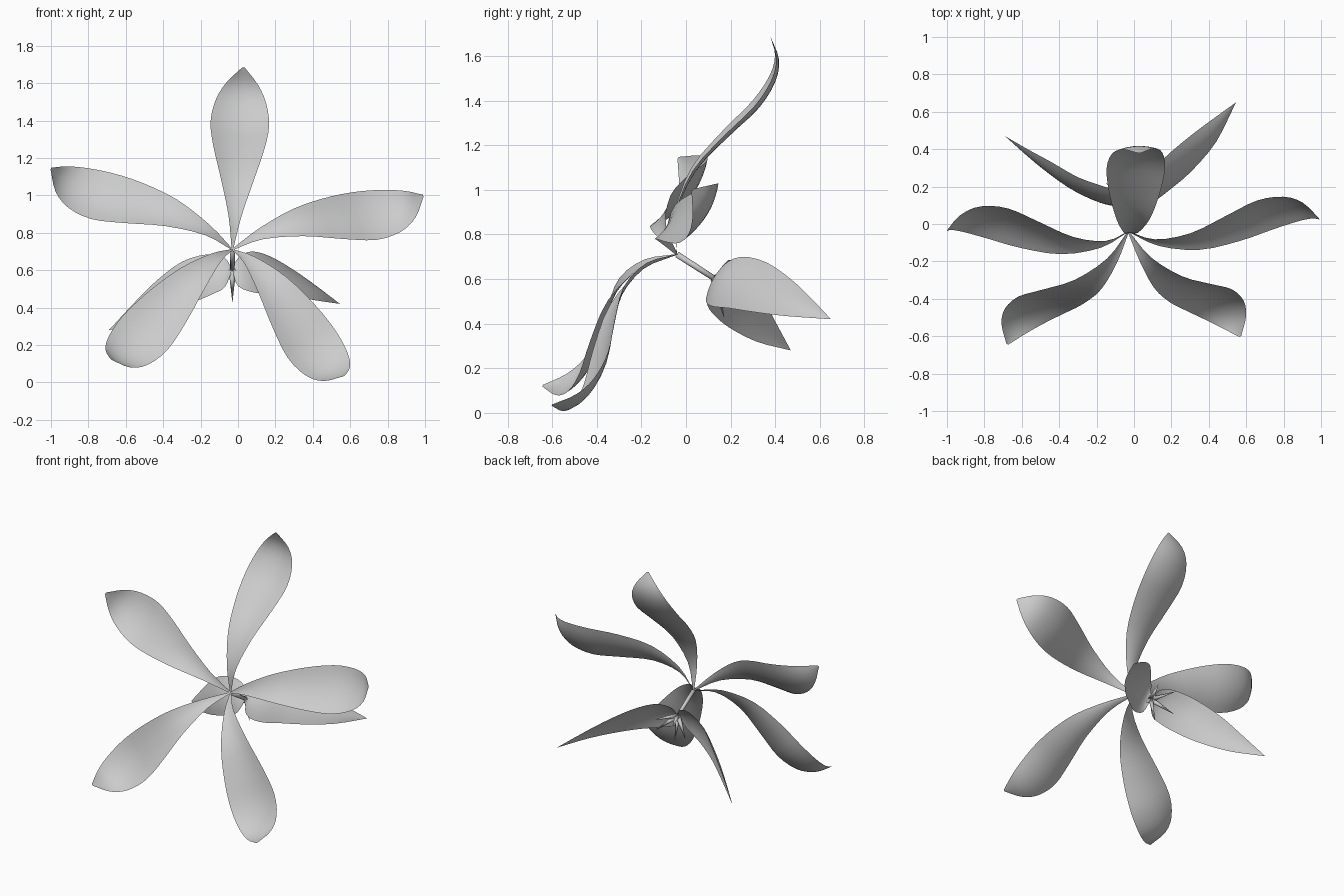
import bpy, bmesh, math
from mathutils import Vector

if "Cube" in bpy.data.objects:
    bpy.data.objects.remove(bpy.data.objects["Cube"])

CENTRE = Vector((-0.03, -0.04, 0.71))
HUB = Vector((-0.03, 0.13, 0.60))
AXIS = Vector((0.065, -0.847, 0.525)).normalized()


def spline(pts, steps):
    """Smooth path through the points (Catmull-Rom)."""
    p = [Vector(q) for q in pts]
    p = [2 * p[0] - p[1]] + p + [2 * p[-1] - p[-2]]
    out = []
    for i in range(1, len(p) - 2):
        a, b, c, d = p[i - 1:i + 3]
        for k in range(steps):
            t = k / steps
            out.append(0.5 * (2 * b + (c - a) * t + (2 * a - 5 * b + 4 * c - d) * t * t
                              + (3 * b - a - 3 * c + d) * t ** 3))
    out.append(p[-2])
    return out


def sheet(name, rows):
    """Surface skinned through rows of points."""
    bm = bmesh.new()
    grid = [[bm.verts.new(v) for v in r] for r in rows]
    for r, s in zip(grid, grid[1:]):
        for i in range(len(r) - 1):
            bm.faces.new((r[i], r[i + 1], s[i + 1], s[i]))
    bmesh.ops.remove_doubles(bm, verts=bm.verts, dist=0.0005)
    return finish(name, bm)


def finish(name, bm):
    me = bpy.data.meshes.new(name)
    bm.to_mesh(me)
    bm.free()
    for f in me.polygons:
        f.use_smooth = True
    ob = bpy.data.objects.new(name, me)
    bpy.context.collection.objects.link(ob)
    return ob


def rod(name, a, b, r1, r2, sides):
    bm = bmesh.new()
    bmesh.ops.create_cone(bm, cap_ends=True, segments=sides, radius1=r1, radius2=r2,
                          depth=(b - a).length)
    ob = finish(name, bm)
    ob.location = (a + b) / 2
    ob.rotation_euler = (b - a).to_track_quat('Z', 'Y').to_euler()
    return ob


# Petals: one S-curved profile (radius, height, half width) aimed at five tips
PROFILE = [(0, 0, 0.004), (0.15, 0.10, 0.035), (0.36, 0.135, 0.09), (0.575, 0.095, 0.137),
           (0.753, 0.050, 0.157), (0.895, 0.048, 0.135), (0.988, 0.085, 0.085),
           (1.05, 0.160, 0.006)]
TIPS = [(0.03, 0.38, 1.69), (-1.0, -0.03, 1.14), (1.0, 0.03, 1.0),
        (-0.67, -0.64, 0.13), (0.57, -0.60, 0.03)]
ACROSS = [i / 4 for i in range(-4, 5)]
for n, tip in enumerate(TIPS):
    d = Vector(tip) - CENTRE
    radial = (d - AXIS * d.dot(AXIS)).normalized()
    side = AXIS.cross(radial)
    rows = []
    for r, h, w in spline(PROFILE, 3):
        w = max(w, 0.001)
        rows.append([CENTRE + radial * r + AXIS * (h + 0.2 * w * (u * u - 0.4)) + side * (w * u)
                     for u in ACROSS])
    sheet(f"petal_{n + 1}", rows)

# Leaves: skinned between an upper and a lower edge with a slight belly
LEAVES = {
    "leaf_right": ([HUB, (0.0, 0.17, 0.665), (0.07, 0.25, 0.70), (0.17, 0.36, 0.675),
                    (0.30, 0.47, 0.60), (0.42, 0.56, 0.515), (0.545, 0.65, 0.42)],
                   [HUB, (0.0, 0.09, 0.515), (0.09, 0.11, 0.48), (0.20, 0.19, 0.47),
                    (0.31, 0.285, 0.455), (0.44, 0.44, 0.435), (0.545, 0.65, 0.42)]),
    "leaf_left": ([HUB, (-0.07, 0.17, 0.665), (-0.16, 0.20, 0.685), (-0.30, 0.25, 0.645),
                   (-0.44, 0.33, 0.54), (-0.56, 0.395, 0.42), (-0.69, 0.47, 0.28)],
                  [HUB, (-0.07, 0.095, 0.51), (-0.13, 0.10, 0.475), (-0.21, 0.125, 0.44),
                   (-0.34, 0.19, 0.385), (-0.51, 0.315, 0.32), (-0.69, 0.47, 0.28)]),
}
for name, (top, low) in LEAVES.items():
    a, b = spline(top, 3), spline(low, 3)
    along = a[-1] - HUB
    rows = []
    for p, q in zip(a, b):
        belly = along.cross(p - q).normalized() * 0.1 * (p - q).length
        if belly.y > 0:
            belly = -belly
        rows.append([p.lerp(q, (u + 1) / 2) + belly * (1 - u * u) for u in ACROSS])
    sheet(name, rows)

# Stem from flower centre to leaf hub
rod("stem", CENTRE, HUB + Vector((0, 0.02, -0.012)), 0.014, 0.012, 8)

# Ring of small pointed sepals
s = (HUB - CENTRE).normalized()
e1 = Vector((1, 0, 0))
e2 = e1.cross(s).normalized()
e2 = e2 if e2.z > 0 else -e2
for k in range(5):
    ang = math.radians(270 + 72 * k)
    out = e1 * math.cos(ang) + e2 * math.sin(ang)
    rod(f"sepal_{k + 1}", HUB, HUB + s * 0.13 + out * 0.125, 0.02, 0.0, 4)
